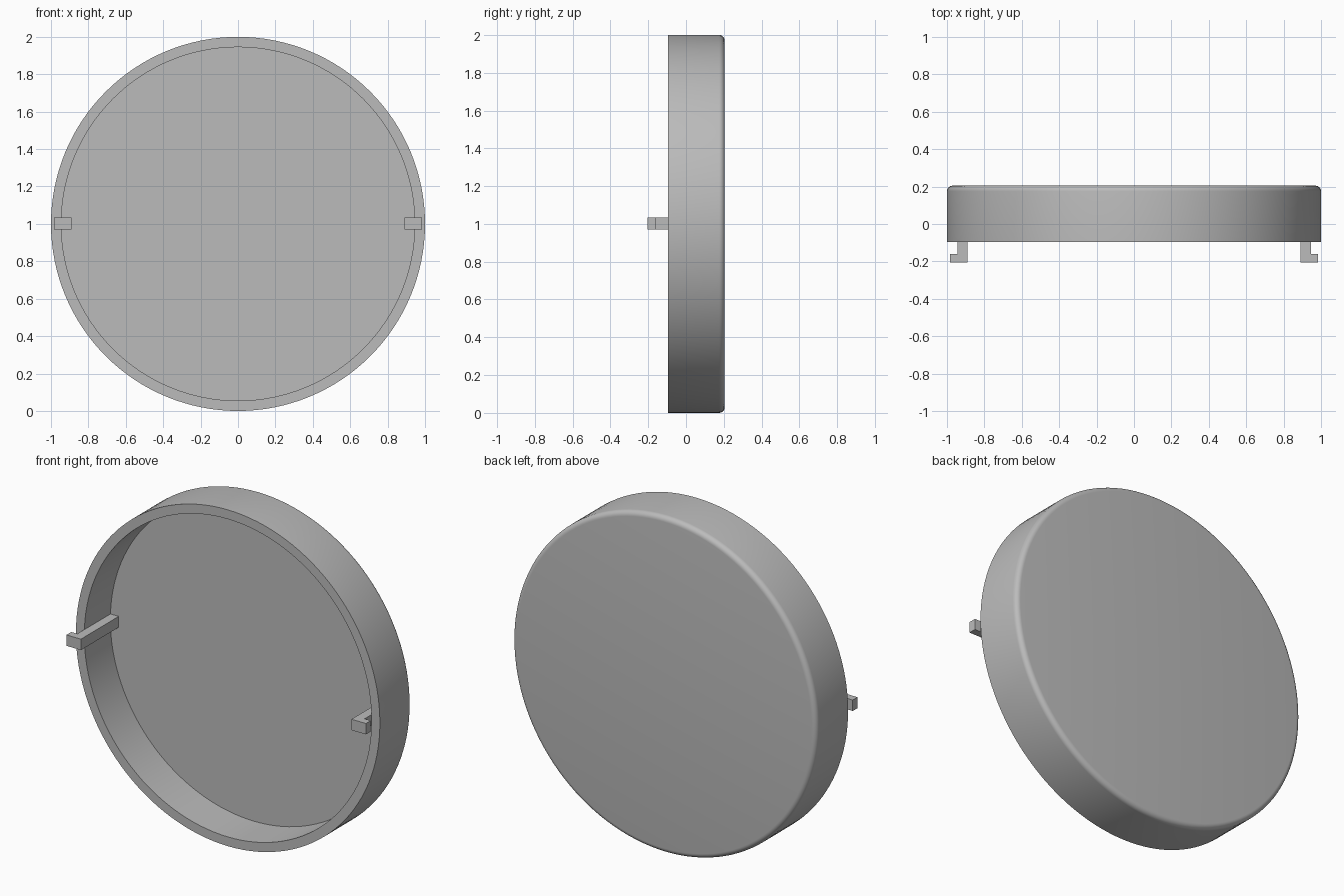
import bpy, bmesh, math
from mathutils import Matrix, Vector

cube = bpy.data.objects.get("Cube")
if cube:
    bpy.data.objects.remove(cube, do_unlink=True)

grey = bpy.data.materials.new("plain grey")
grey.use_nodes = True
colour = (0.5, 0.5, 0.5, 1)
grey.diffuse_color = colour
grey.node_tree.nodes["Principled BSDF"].inputs["Base Color"].default_value = colour

FRONT, BACK, FLOOR, INNER = -0.095, 0.205, 0.15, 0.945
FILLET = 0.03
SEGMENTS = 128


def finish(name, bm):
    bmesh.ops.recalc_face_normals(bm, faces=bm.faces)
    mesh = bpy.data.meshes.new(name)
    bm.to_mesh(mesh)
    bm.free()
    mesh.materials.append(grey)
    obj = bpy.data.objects.new(name, mesh)
    bpy.context.collection.objects.link(obj)
    return obj


# Round cap: a (radius, y) profile swept around the y axis
profile = [(INNER, FLOOR), (INNER, FRONT), (1, FRONT)]
for i in range(7):
    a = math.radians(15 * i)
    profile.append((1 - FILLET + FILLET * math.cos(a),
                    BACK - FILLET + FILLET * math.sin(a)))

bm = bmesh.new()
rings = []
for r, y in profile:
    ring = []
    for k in range(SEGMENTS):
        t = math.tau * k / SEGMENTS
        ring.append(bm.verts.new((r * math.cos(t), y, 1 + r * math.sin(t))))
    rings.append(ring)
for a, b in zip(rings, rings[1:]):
    for k in range(SEGMENTS):
        n = (k + 1) % SEGMENTS
        bm.faces.new((a[k], a[n], b[n], b[k]))
bm.faces.new(rings[0])
bm.faces.new(rings[-1])
cap = finish("round_cap", bm)
bpy.context.view_layer.objects.active = cap
cap.select_set(True)
bpy.ops.object.shade_smooth_by_angle(angle=math.radians(35))
cap.select_set(False)


# L-shaped clips: an extruded outline with the hook turned outward
def clip(name, side):
    outline = [(0.89, FLOOR), (0.89, -0.205), (0.985, -0.205),
               (0.985, -0.16), (INNER, -0.16), (INNER, FLOOR)]
    bm = bmesh.new()
    face = bm.faces.new([bm.verts.new((side * x, y, 0.97)) for x, y in outline])
    made = bmesh.ops.extrude_face_region(bm, geom=[face], use_keep_orig=True)
    top = [v for v in made["geom"] if isinstance(v, bmesh.types.BMVert)]
    bmesh.ops.translate(bm, verts=top, vec=Vector((0, 0, 0.065)))
    return finish(name, bm)


clip("left_clip", 1)
clip("right_clip", -1)
